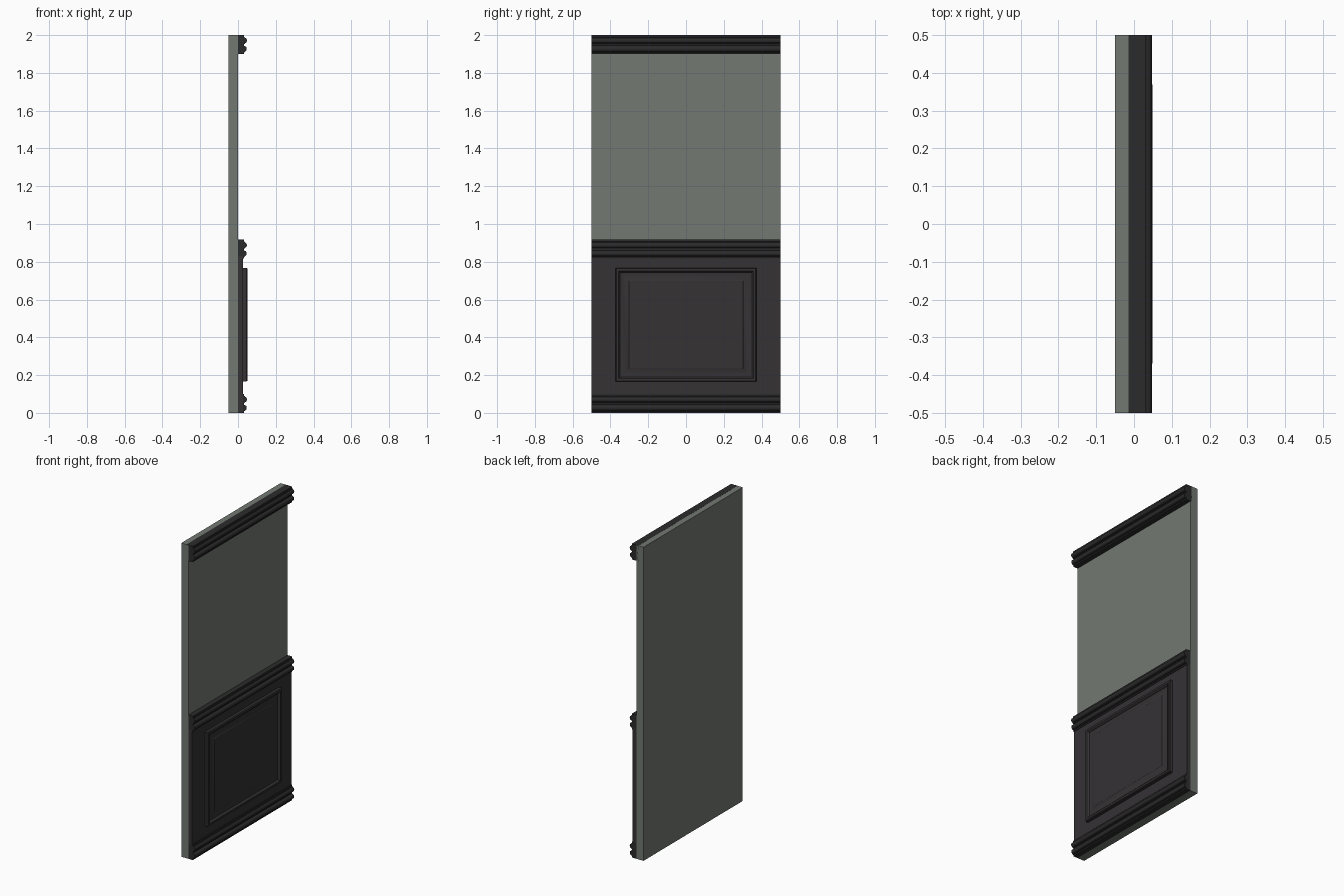
import bpy, bmesh, math

if "Cube" in bpy.data.objects:
    bpy.data.objects.remove(bpy.data.objects["Cube"])


def material(name, col):
    m = bpy.data.materials.new(name)
    m.diffuse_color = (*col, 1)
    m.use_nodes = True
    m.node_tree.nodes["Principled BSDF"].inputs["Base Color"].default_value = m.diffuse_color
    return m


PLASTER = material("plaster", (0.17, 0.19, 0.17))
WOOD = material("dark_wood", (0.035, 0.032, 0.034))
TRIM = material("trim_wood", (0.024, 0.024, 0.025))


def finish(name, bm, mat, smooth=False):
    bmesh.ops.recalc_face_normals(bm, faces=bm.faces)
    me = bpy.data.meshes.new(name)
    bm.to_mesh(me)
    bm.free()
    ob = bpy.data.objects.new(name, me)
    bpy.context.collection.objects.link(ob)
    me.materials.append(mat)
    if smooth:
        bpy.ops.object.select_all(action='DESELECT')
        ob.select_set(True)
        bpy.context.view_layer.objects.active = ob
        bpy.ops.object.shade_smooth_by_angle(angle=math.radians(35))
    return ob


def extrude_profile(name, profile, mat, smooth=False):
    """Sweep an (x, z) outline across the full width in y."""
    bm = bmesh.new()
    face = bm.faces.new([bm.verts.new((x, -0.5, z)) for x, z in profile])
    ext = bmesh.ops.extrude_face_region(bm, geom=[face])
    verts = [v for v in ext["geom"] if isinstance(v, bmesh.types.BMVert)]
    bmesh.ops.translate(bm, verts=verts, vec=(0, 1, 0))
    return finish(name, bm, mat, smooth)


def slab(name, x0, x1, z0, z1, mat):
    return extrude_profile(name, [(x0, z0), (x1, z0), (x1, z1), (x0, z1)], mat)


def lobe(cx, cz, rx, rz, n=8):
    """Half-round bead, bottom to top."""
    return [(cx + rx * math.cos(a), cz + rz * math.sin(a))
            for a in (math.pi * (i / n - 0.5) for i in range(n + 1))]


def moulding(name, back, z):
    pts = [(back, 0), (0.031, 0), (0.031, 0.008), (0.036, 0.010)]
    pts += lobe(0.036, 0.027, 0.010, 0.014)
    pts += [(0.031, 0.044), (0.031, 0.052), (0.036, 0.054)]
    pts += lobe(0.036, 0.071, 0.011, 0.014)
    pts += [(0.036, 0.088), (0.032, 0.090), (0.032, 0.1), (back, 0.1)]
    return extrude_profile(name, [(x, z + h) for x, h in pts], TRIM, True)


# Wall and flat wainscot backing
slab("wall", -0.05, 0, 0, 2, PLASTER)
slab("wainscot_backing", 0, 0.027, 0.0005, 0.83, WOOD)

# Three horizontal mouldings
moulding("skirting_board", 0, 0)
moulding("chair_rail", 0, 0.817)
moulding("crown_moulding", -0.014, 1.9003)

# Raised panel: nested rectangular rings of (inset, height)
rings = [(0, 0.02), (0, 0.044), (0.004, 0.049), (0.016, 0.049), (0.020, 0.046),
         (0.024, 0.036), (0.032, 0.034), (0.066, 0.042), (0.070, 0.045),
         (0.084, 0.045)]
bm = bmesh.new()
previous = None
for inset, x in rings:
    y, z0, z1 = 0.373 - inset, 0.166 + inset, 0.768 - inset
    ring = [bm.verts.new((x, a, b))
            for a, b in ((-y, z0), (y, z0), (y, z1), (-y, z1))]
    if previous:
        for i in range(4):
            j = (i + 1) % 4
            bm.faces.new((previous[i], previous[j], ring[j], ring[i]))
    else:
        bm.faces.new(ring[::-1])
    previous = ring
bm.faces.new(previous)
finish("raised_panel", bm, WOOD, True)
